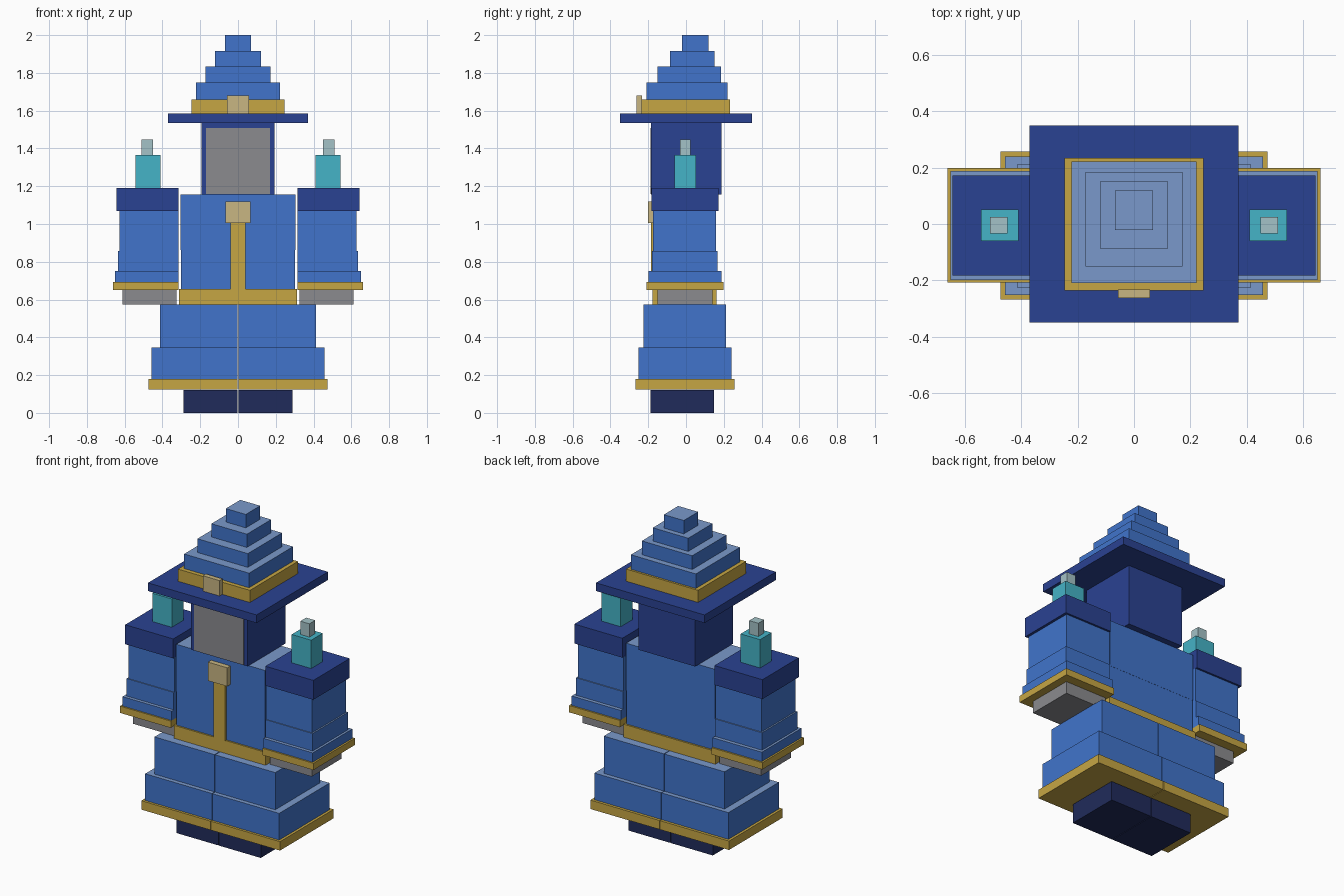
import bpy
import bmesh
from mathutils import Vector

if "Cube" in bpy.data.objects:
    bpy.data.objects.remove(bpy.data.objects["Cube"], do_unlink=True)


def material(name, code):
    """Flat material from a hex colour, converted to linear values."""
    rgb = [int(code[i:i + 2], 16) / 255 for i in (0, 2, 4)]
    lin = [c / 12.92 if c < 0.04045 else ((c + 0.055) / 1.055) ** 2.4 for c in rgb]
    mat = bpy.data.materials.new(name)
    mat.use_nodes = True
    mat.diffuse_color = (*lin, 1)
    mat.node_tree.nodes["Principled BSDF"].inputs["Base Color"].default_value = (*lin, 1)
    return mat


BLUE = material("robe blue", "4174CB")
PALE = material("pale blue", "7A99CB")
NAVY = material("navy", "2A4292")
DARK = material("dark navy", "202B5B")
GOLD = material("gold", "C6A644")
TAN = material("tan", "C8B682")
GREY = material("grey", "8B8B8F")
TEAL = material("teal", "45B3C7")
ICE = material("ice grey", "A4C2C7")


def block(name, mat, x, y, z):
    """Box between the given ranges; blue blocks get a pale top."""
    lo, hi = Vector((x[0], y[0], z[0])), Vector((x[1], y[1], z[1]))
    bm = bmesh.new()
    bmesh.ops.create_cube(bm, size=1)
    for v in bm.verts:
        v.co = (lo + hi) / 2 + v.co * (hi - lo)
    bm.normal_update()
    mesh = bpy.data.meshes.new(name)
    mesh.materials.append(mat)
    if mat == BLUE:
        mesh.materials.append(PALE)
        for f in bm.faces:
            f.material_index = int(f.normal.z > 0.5)
    bm.to_mesh(mesh)
    bm.free()
    obj = bpy.data.objects.new(name, mesh)
    bpy.context.collection.objects.link(obj)
    return obj


def centre(name, mat, half, y, z):
    return block(name, mat, (-half, half), y, z)


def pair(name, mat, inner, outer, y, z):
    block("left_" + name, mat, (inner, outer), y, z)
    block("right_" + name, mat, (-outer, -inner), y, z)


# Feet and split skirt
GAP = 0.002
pair("foot", DARK, GAP, 0.288, (-0.189, 0.149), (0, 0.12))
pair("skirt_trim", GOLD, GAP, 0.474, (-0.267, 0.257), (0.125, 0.18))
pair("skirt_lower", BLUE, GAP, 0.458, (-0.252, 0.24), (0.18, 0.345))
pair("skirt_upper", BLUE, GAP, 0.413, (-0.226, 0.213), (0.345, 0.575))

# Torso with belt, front stripe and clasp
centre("belt", GOLD, 0.313, (-0.178, 0.161), (0.575, 0.655))
centre("torso_lower", BLUE, 0.303, (-0.168, 0.15), (0.655, 0.862))
centre("torso_upper", BLUE, 0.304, (-0.169, 0.151), (0.862, 1.155))
centre("front_stripe", GOLD, 0.04, (-0.184, -0.165), (0.655, 1.01))
centre("clasp", TAN, 0.066, (-0.2, -0.165), (1.005, 1.12))

# Arms, from hands to shoulders, with crystals on top
pair("hand", GREY, 0.325, 0.611, (-0.152, 0.139), (0.575, 0.65))
pair("cuff_trim", GOLD, 0.314, 0.661, (-0.208, 0.198), (0.65, 0.692))
pair("cuff_lower", BLUE, 0.314, 0.65, (-0.199, 0.188), (0.692, 0.75))
pair("cuff_upper", BLUE, 0.314, 0.636, (-0.179, 0.166), (0.75, 0.858))
pair("upper_arm", BLUE, 0.314, 0.627, (-0.174, 0.16), (0.858, 1.07))
pair("shoulder", NAVY, 0.315, 0.643, (-0.183, 0.172), (1.07, 1.19))
pair("crystal", TEAL, 0.41, 0.543, (-0.061, 0.052), (1.19, 1.365))
pair("crystal_tip", ICE, 0.449, 0.511, (-0.033, 0.024), (1.365, 1.447))

# Hooded head and face plate
centre("hood", NAVY, 0.194, (-0.184, 0.187), (1.157, 1.535))
centre("face", GREY, 0.17, (-0.187, -0.18), (1.16, 1.507))

# Stepped hat
centre("hat_brim", NAVY, 0.371, (-0.349, 0.349), (1.535, 1.585))
centre("hat_band", GOLD, 0.246, (-0.235, 0.234), (1.585, 1.66))
centre("hat_buckle", TAN, 0.057, (-0.262, -0.232), (1.585, 1.68))
tiers = [
    (0.222, (-0.209, 0.221), 1.66),
    (0.172, (-0.15, 0.185), 1.75),
    (0.121, (-0.086, 0.151), 1.835),
    (0.068, (-0.021, 0.119), 1.917),
]
tops = [t[2] for t in tiers[1:]] + [2.0]
for i, ((half, y, bottom), top) in enumerate(zip(tiers, tops)):
    centre(f"hat_tier_{i + 1}", BLUE, half, y, (bottom, top))
